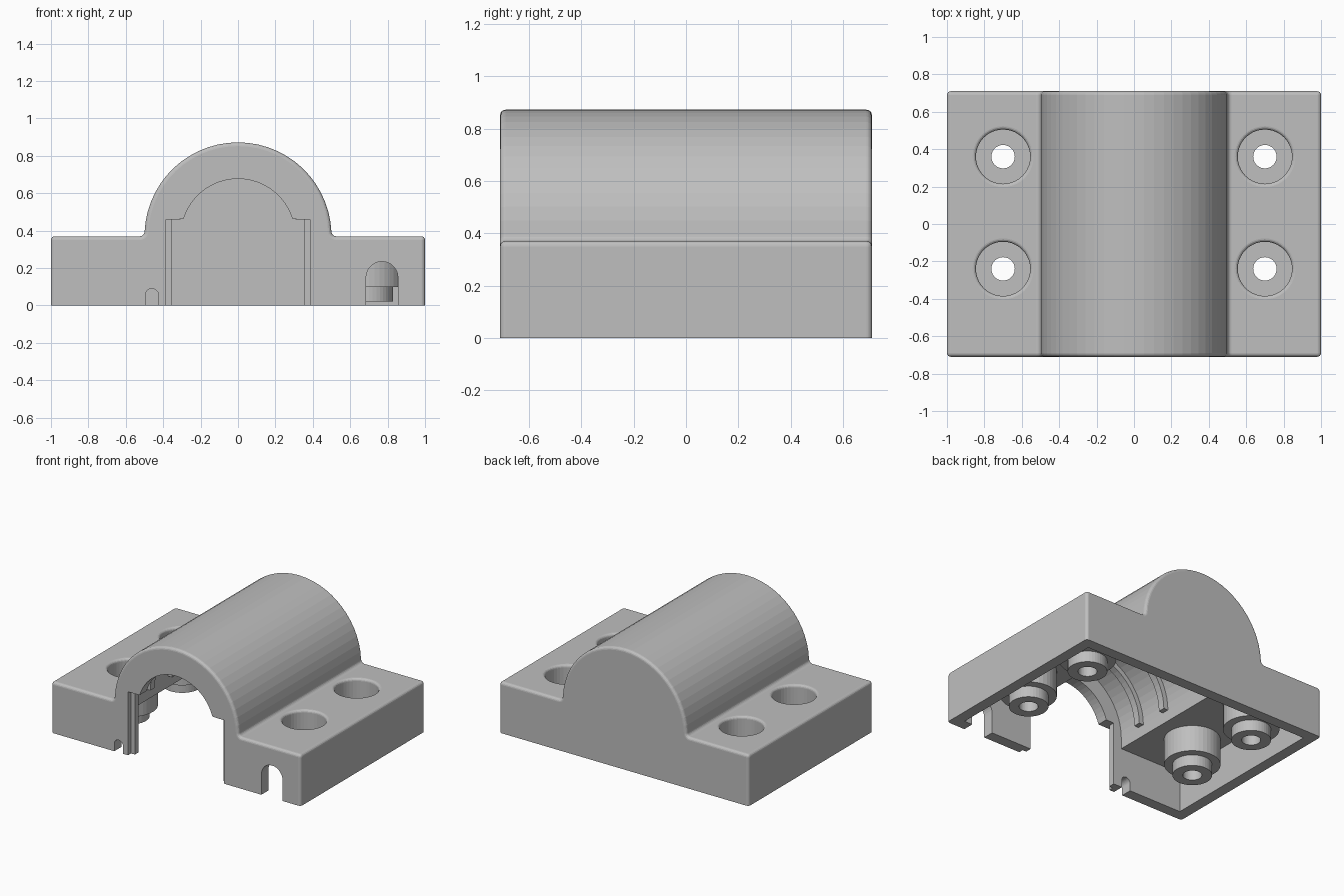
import bpy, bmesh
from math import sin, cos, pi, radians, atan2

if "Cube" in bpy.data.objects:
    bpy.data.objects.remove(bpy.data.objects["Cube"])

grey = bpy.data.materials.new("light_grey_plastic")
grey.use_nodes = True
colour = (0.52, 0.52, 0.52, 1)
grey.diffuse_color = colour
grey.node_tree.nodes["Principled BSDF"].inputs["Base Color"].default_value = colour

DEPTH = 0.71      # half depth
TOP = 0.37        # flange top
WALL = 0.08
AXIS = 0.372      # height of the arch axis


def arc(cx, cz, r, a0, a1, n):
    return [(cx + r * cos(a0 + (a1 - a0) * i / n), cz + r * sin(a0 + (a1 - a0) * i / n))
            for i in range(n + 1)]


def finish(bm, name):
    bmesh.ops.recalc_face_normals(bm, faces=bm.faces)
    mesh = bpy.data.meshes.new(name)
    bm.to_mesh(mesh)
    bm.free()
    mesh.materials.append(grey)
    ob = bpy.data.objects.new(name, mesh)
    bpy.context.collection.objects.link(ob)
    return ob


def prism(profile, y0, y1):
    """Extrude an x-z profile along y."""
    bm = bmesh.new()
    face = bm.faces.new([bm.verts.new((x, y0, z)) for x, z in profile])
    ext = bmesh.ops.extrude_face_region(bm, geom=[face])
    verts = [v for v in ext["geom"] if isinstance(v, bmesh.types.BMVert)]
    bmesh.ops.translate(bm, verts=verts, vec=(0, y1 - y0, 0))
    return bm


def lathe(profile, x, y, n=40):
    """Turn a closed r-z profile, ending on the axis, into a solid."""
    bm = bmesh.new()
    rings = [[bm.verts.new((x + r * cos(2 * pi * i / n), y + r * sin(2 * pi * i / n), z))
              for i in range(n)] for r, z in profile]
    for a, b in zip(rings, rings[1:]):
        for i in range(n):
            j = (i + 1) % n
            bm.faces.new((a[i], a[j], b[j], b[i]))
    bm.faces.new(rings[0])
    bm.faces.new(rings[-1])
    return bm


def combine(target, bm, operation):
    tool = finish(bm, "tool")
    mod = target.modifiers.new("boolean", "BOOLEAN")
    mod.operation = operation
    mod.solver = "EXACT"
    mod.object = tool
    bpy.context.view_layer.objects.active = target
    bpy.ops.object.modifier_apply(modifier=mod.name)
    bpy.data.objects.remove(tool)


# Outer body: flanges, small fillets and the round arch
fillet = 0.025
fx, fz = 0.5246, TOP + fillet
lean = atan2(fz - AXIS, fx)
right = arc(fx, fz, fillet, -pi / 2, -pi + lean, 5)
left = [(-x, z) for x, z in reversed(right)]
dome = arc(0, AXIS, 0.5, lean, pi - lean, 28)[1:-1]
outline = [(-1, 0), (1, 0), (1, TOP)] + right + dome + left + [(-1, TOP)]
bm = prism(outline, -DEPTH, DEPTH)
bmesh.ops.recalc_face_normals(bm, faces=bm.faces)
rounded = [e for e in bm.edges
           if e.calc_face_angle(0) > 0.6 and max(v.co.z for v in e.verts) > 0.01]
bmesh.ops.bevel(bm, geom=rounded, offset=0.02, segments=4, profile=0.5,
                affect="EDGES", clamp_overlap=False)
body = finish(bm, "housing_cover")

# Hollow underside
inner = 1 - WALL
ceiling = TOP - WALL
cavity = [(-inner, -0.1), (inner, -0.1), (inner, ceiling), (0.42, ceiling)]
cavity += arc(0, AXIS, 0.42, 0, pi, 28) + [(-0.42, ceiling), (-inner, ceiling)]
combine(body, prism(cavity, WALL - DEPTH, DEPTH - WALL), "DIFFERENCE")


# Stepped front opening
def opening(half):
    a = radians(17)
    return ([(-half, -0.1), (half, -0.1), (half, 0.46)]
            + arc(0, AXIS, 0.305, a, pi - a, 24) + [(-half, 0.46)])


combine(body, prism(opening(0.385), -0.8, -0.675), "DIFFERENCE")
combine(body, prism(opening(0.355), -0.82, -0.6), "DIFFERENCE")

# Round-topped cable slots in the front wall
for x, r, z in ((0.77, 0.085, 0.15), (-0.46, 0.035, 0.055)):
    slot = [(x - r, -0.1), (x + r, -0.1)] + arc(x, z, r, 0, pi, 14)
    combine(body, prism(slot, -0.8, -0.6), "DIFFERENCE")

# Two clamping ribs inside the arch
for y in (-0.43, -0.18):
    ring = arc(0, AXIS, 0.385, 0, pi, 28) + arc(0, AXIS, 0.45, pi, 0, 28)
    combine(body, prism(ring, y - 0.025, y + 0.025), "UNION")

# Stepped screw bosses with counterbored holes
boss = [(0.13, 0.02), (0.13, 0.1), (0.185, 0.1), (0.185, 0.33)]
lip = arc(0.163, TOP - 0.018, 0.018, pi, pi / 2, 4)
bore = [(0.0625, -0.1), (0.0625, 0.15), (0.145, 0.15)] + lip + [(0.163, 0.5)]
for x in (-0.7, 0.7):
    for y in (-0.24, 0.36):
        combine(body, lathe(boss, x, y), "UNION")
        combine(body, lathe(bore, x, y), "DIFFERENCE")

# Smooth only the small roundings; the broad facets stay flat
for p in body.data.polygons:
    p.use_smooth = False
